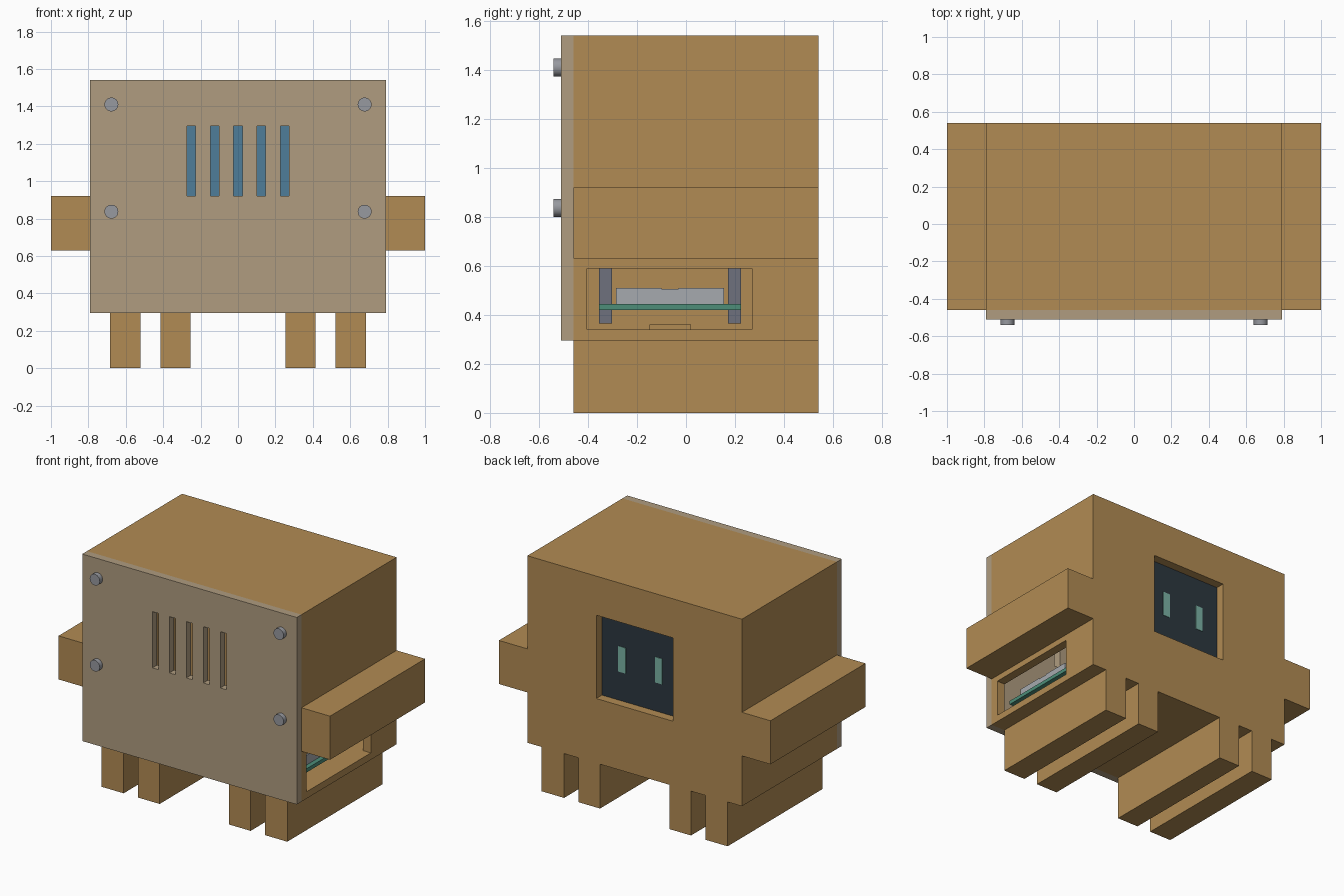
import bpy, bmesh, math

if "Cube" in bpy.data.objects:
    bpy.data.objects.remove(bpy.data.objects["Cube"])


def material(name, rgb):
    m = bpy.data.materials.new(name)
    m.diffuse_color = [(c / 255) ** 2.2 for c in rgb] + [1]
    m.use_nodes = True
    m.node_tree.nodes["Principled BSDF"].inputs["Base Color"].default_value = m.diffuse_color
    return m


WOOD = material("wood", (176, 138, 84))
TAUPE = material("taupe_panel", (174, 155, 127))
DARK = material("screen_glass", (48, 58, 66))
MINT = material("mint", (122, 178, 164))
BLUE = material("blue_board", (80, 125, 152))
GREEN = material("green_board", (78, 140, 120))
STEEL = material("steel", (150, 152, 158))
SILVER = material("silver", (165, 168, 173))
SLATE = material("slate", (110, 112, 124))


def finish(name, bm, mat):
    bmesh.ops.recalc_face_normals(bm, faces=bm.faces)
    me = bpy.data.meshes.new(name)
    bm.to_mesh(me)
    bm.free()
    ob = bpy.data.objects.new(name, me)
    bpy.context.collection.objects.link(ob)
    if mat:
        me.materials.append(mat)
    return ob


def box(name, x, y, z, mat=None):
    """Box from (min, max) ranges."""
    bm = bmesh.new()
    bmesh.ops.create_cube(bm, size=1)
    for v in bm.verts:
        v.co = [(a + b) / 2 + c * (b - a) for (a, b), c in zip((x, y, z), v.co)]
    return finish(name, bm, mat)


def cut(ob, name, x, y, z):
    cutter = box(name, x, y, z)
    cutter.hide_render = True
    cutter.hide_viewport = True
    mod = ob.modifiers.new(name, 'BOOLEAN')
    mod.operation = 'DIFFERENCE'
    mod.solver = 'EXACT'
    mod.object = cutter


# Body silhouette with arms and four legs, extruded front to back
half = [(0.255, 0.295), (0.255, 0), (0.415, 0), (0.415, 0.295),
        (0.52, 0.295), (0.52, 0), (0.685, 0), (0.685, 0.295),
        (0.79, 0.295), (0.79, 0.63), (1, 0.63), (1, 0.92), (0.79, 0.92), (0.79, 1.54)]
outline = half + [(-x, z) for x, z in reversed(half)]
bm = bmesh.new()
face = bm.faces.new([bm.verts.new((x, -0.46, z)) for x, z in outline])
ext = bmesh.ops.extrude_face_region(bm, geom=[face])
for g in ext["geom"]:
    if isinstance(g, bmesh.types.BMVert):
        g.co.y = 0.54
body = finish("body_shell", bm, WOOD)

# Hollow inside, screen window at the back, port opening on the right
cut(body, "cavity_cutter", (-0.73, 0.73), (-0.6, 0.48), (0.34, 1.49))
cut(body, "window_cutter", (-0.283, 0.283), (0.4, 0.7), (0.725, 1.28))
cut(body, "port_cutter", (0.65, 0.9), (-0.405, 0.27), (0.3405, 0.59))

# Front panel with vent slots
panel = box("front_panel", (-0.79, 0.79), (-0.51, -0.46), (0.295, 1.54), TAUPE)
for i in range(-2, 3):
    c = i * 0.125
    cut(panel, f"vent_cutter_{i + 3}", (c - 0.023, c + 0.023), (-0.6, -0.4), (0.92, 1.295))

# Screws at the panel corners
for x in (-0.677, 0.677):
    for z in (0.837, 1.41):
        bpy.ops.mesh.primitive_cylinder_add(vertices=24, radius=0.037, depth=0.03,
                                            location=(x, -0.525, z),
                                            rotation=(math.pi / 2, 0, 0))
        screw = bpy.context.object
        screw.name = "panel_screw"
        screw.data.materials.append(STEEL)
        bpy.ops.object.shade_smooth_by_angle(angle=math.radians(40))

# Screen module behind the window
box("screen", (-0.3, 0.3), (0.44, 0.479), (0.70, 1.30), DARK)
box("screen_board", (-0.33, 0.33), (0.41, 0.44), (0.68, 1.33), BLUE)
for x in (-0.135, 0.135):
    box("screen_eye", (x - 0.027, x + 0.027), (0.478, 0.482), (0.915, 1.085), MINT)

# Circuit board with connectors and holders by the port opening
box("circuit_board", (-0.15, 0.73), (-0.355, 0.225), (0.42, 0.445), GREEN)
for y0, y1, top in ((-0.285, -0.10, 0.51), (-0.10, -0.03, 0.505), (-0.03, 0.155, 0.51)):
    box("connector", (0.55, 0.70), (y0, y1), (0.445, top), SILVER)
for y0 in (-0.355, 0.172):
    for x0 in (-0.12, 0.49):
        box("board_post", (x0, x0 + 0.06), (y0, y0 + 0.052), (0.365, 0.60), SLATE)
box("floor_ledge", (-0.1, 0.1), (-0.15, 0.02), (0.34, 0.36), WOOD)
